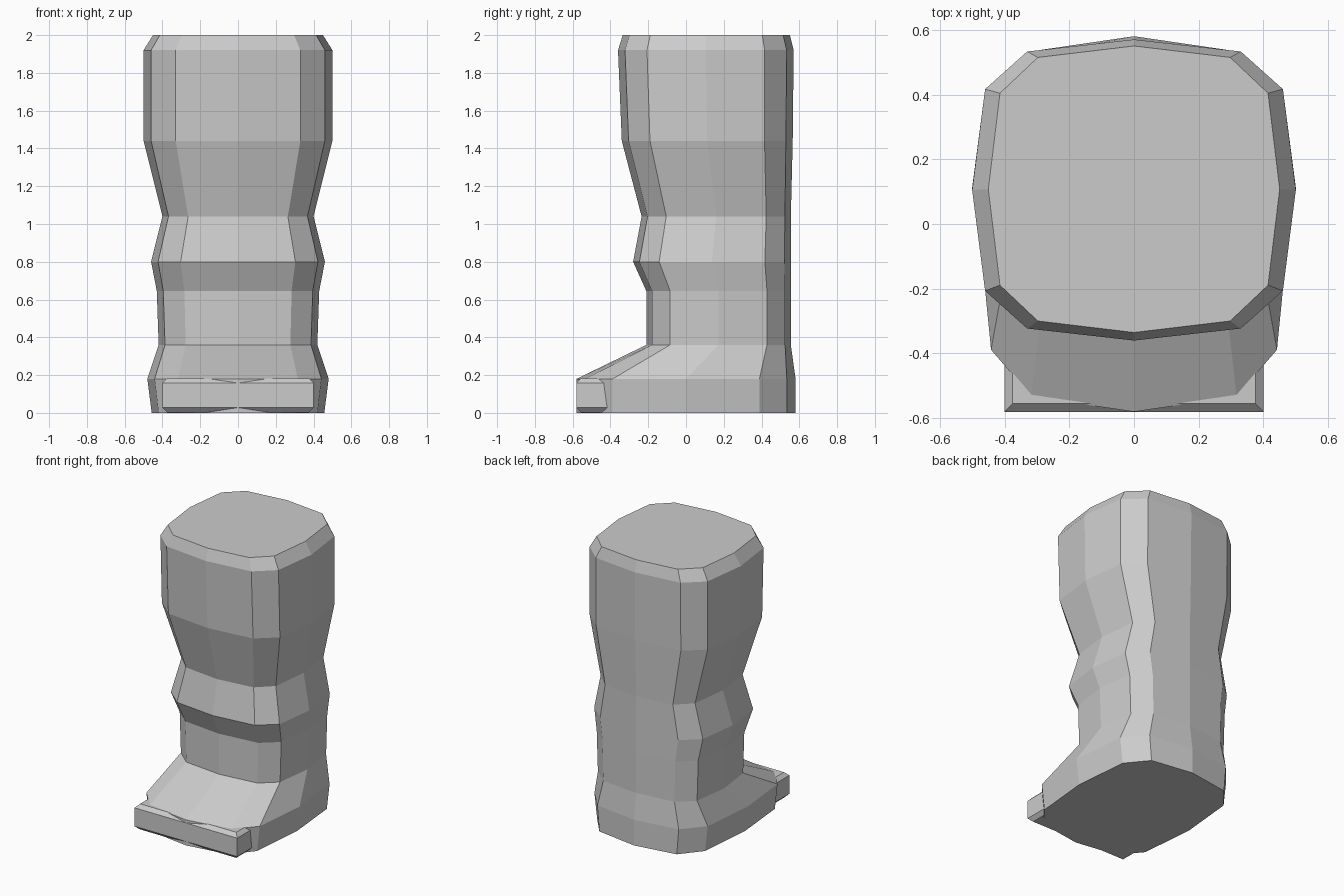
import bpy, bmesh

if "Cube" in bpy.data.objects:
    bpy.data.objects.remove(bpy.data.objects["Cube"])


def loft(name, rings):
    """Skin a stack of equal-length closed rings and cap both ends."""
    bm = bmesh.new()
    loops = [[bm.verts.new(p) for p in ring] for ring in rings]
    n = len(loops[0])
    for a, b in zip(loops, loops[1:]):
        for i in range(n):
            j = (i + 1) % n
            bm.faces.new((a[i], a[j], b[j], b[i]))
    bm.faces.new(loops[0][::-1])
    bm.faces.new(loops[-1])
    bmesh.ops.recalc_face_normals(bm, faces=bm.faces[:])
    mesh = bpy.data.meshes.new(name)
    bm.to_mesh(mesh)
    bm.free()
    obj = bpy.data.objects.new(name, mesh)
    bpy.context.collection.objects.link(obj)
    return obj


# Twelve-sided rounded cross-section, mirrored from one quarter
quarter = [(1, 0), (0.92, 0.67), (0.66, 0.92), (0, 1)]
half = quarter + [(-x, y) for x, y in quarter[-2::-1]]
section = half + [(x, -y) for x, y in half[-2:0:-1]]

# Boot levels: height, half width, front y, back y
levels = [
    (0.00, 0.457, -0.58, 0.58),
    (0.18, 0.48, -0.58, 0.58),
    (0.36, 0.42, -0.21, 0.555),
    (0.645, 0.43, -0.21, 0.555),
    (0.80, 0.46, -0.28, 0.555),
    (1.04, 0.40, -0.235, 0.555),
    (1.44, 0.50, -0.34, 0.565),
    (1.92, 0.50, -0.36, 0.57),
    (2.00, 0.45, -0.335, 0.55),
]
loft("boot", [[(w * x, (f + b) / 2 + (b - f) / 2 * y, z) for x, y in section]
              for z, w, f, b in levels])


# Toe bar with chamfered top and bottom edges
def rectangle(inset, z):
    x, front, back = 0.40 - inset, -0.58 + inset, -0.38 - inset
    return [(-x, front, z), (x, front, z), (x, back, z), (-x, back, z)]


loft("toe_bar", [rectangle(0.025, 0.003), rectangle(0, 0.028),
                 rectangle(0, 0.158), rectangle(0.025, 0.183)])
